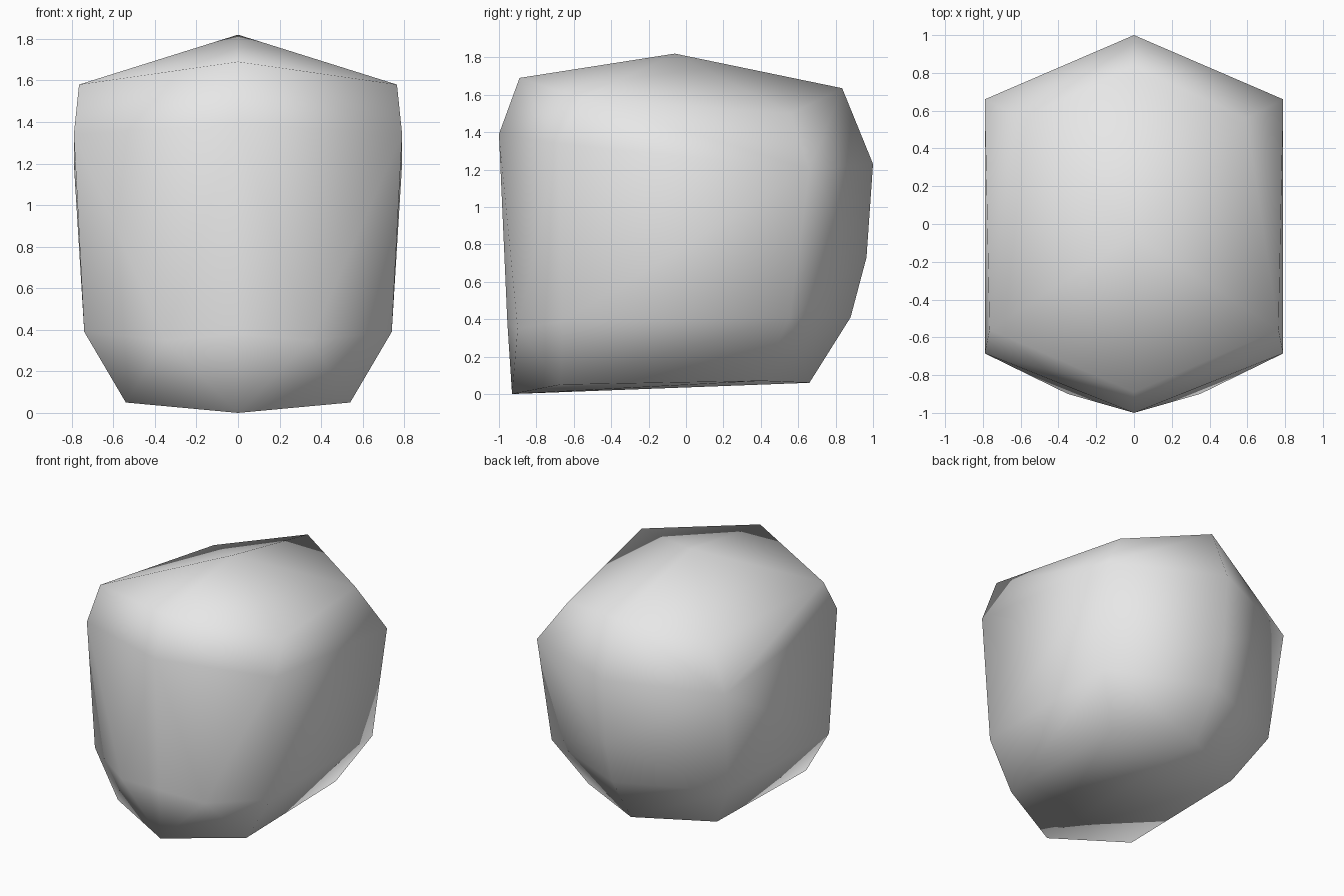
import bpy
import bmesh

cube = bpy.data.objects.get("Cube")
if cube:
    bpy.data.objects.remove(cube, do_unlink=True)

# Plain grey material
grey = bpy.data.materials.new("plain_grey")
grey.use_nodes = True
colour = (0.8, 0.8, 0.8, 1.0)
grey.diffuse_color = colour
grey.node_tree.nodes["Principled BSDF"].inputs["Base Color"].default_value = colour

# Outline on the mirror plane (y, z), from the bottom front round to the bottom back
centre_profile = [
    (-0.93, 0.0), (-0.955, 0.38), (-1.0, 1.39), (-0.89, 1.69), (-0.06, 1.82),
    (0.835, 1.635), (1.0, 1.23), (0.965, 0.73), (0.88, 0.41), (0.66, 0.06),
]

# Corners of one side (x, y, z), mirrored to the other
side_corners = [
    (0.35, -0.90, 0.35),
    (0.54, -0.67, 0.05), (0.74, -0.66, 0.39), (0.79, -0.685, 1.34), (0.765, -0.56, 1.58),
    (0.594, 0.56, 1.50), (0.79, 0.66, 1.20), (0.74, 0.555, 0.41), (0.54, 0.40, 0.07),
]

bm = bmesh.new()
for y, z in centre_profile:
    bm.verts.new((0, y, z))
for x, y, z in side_corners:
    for side in (1, -1):
        bm.verts.new((side * x, y, z))

# Wrap the points in a faceted shell and merge flat triangles
hull = bmesh.ops.convex_hull(bm, input=bm.verts[:])
loose = [v for v in bm.verts if not v.link_faces]
bmesh.ops.delete(bm, geom=loose, context="VERTS")
bmesh.ops.dissolve_limit(bm, angle_limit=0.02, verts=bm.verts[:], edges=bm.edges[:])
bmesh.ops.recalc_face_normals(bm, faces=bm.faces[:])
for face in bm.faces:
    face.smooth = True

# Rounded block object
mesh = bpy.data.meshes.new("rounded_block")
bm.to_mesh(mesh)
bm.free()
mesh.materials.append(grey)
block = bpy.data.objects.new("rounded_block", mesh)
bpy.context.collection.objects.link(block)
